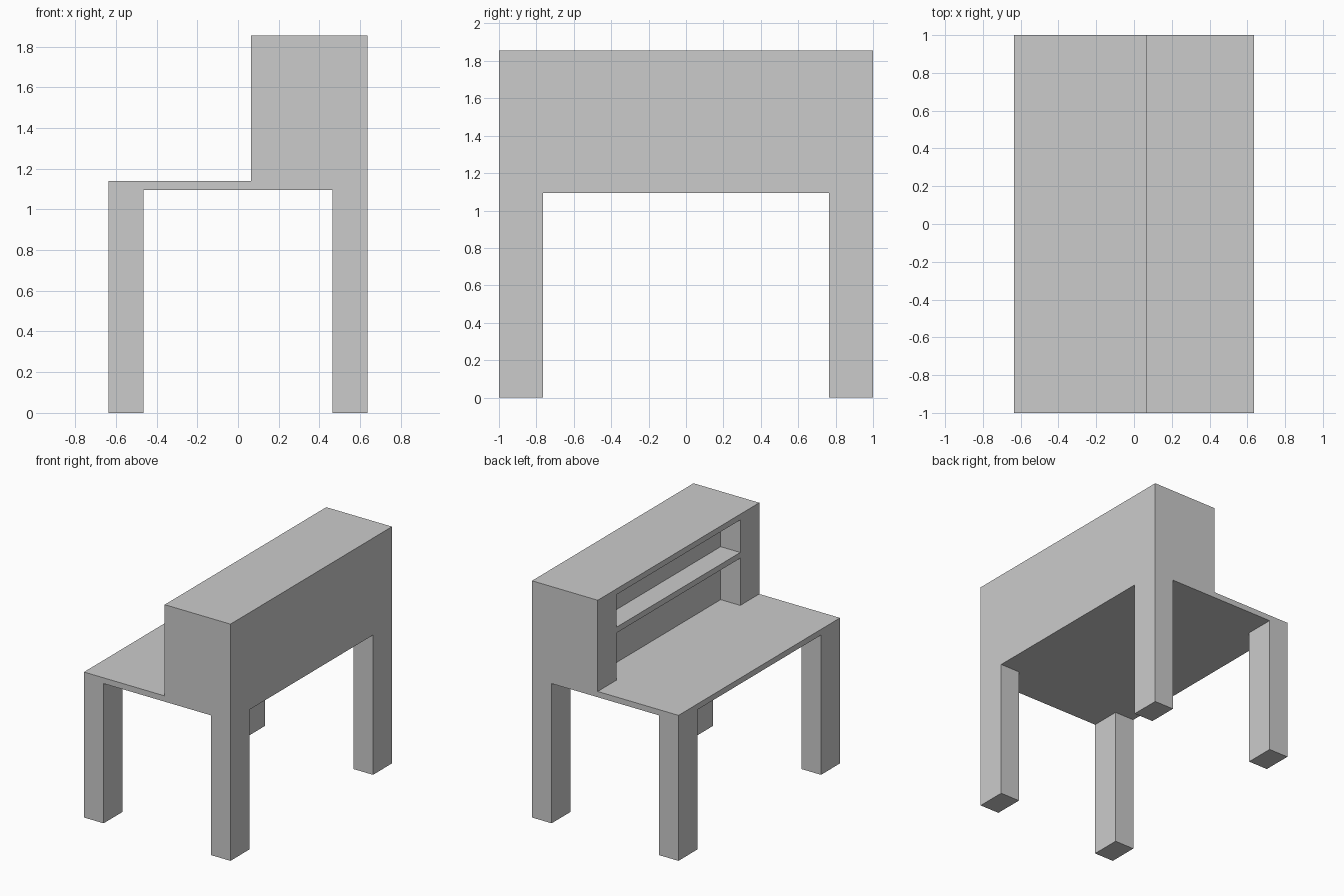
import bpy
import bmesh
from mathutils import Vector

cube = bpy.data.objects.get("Cube")
if cube:
    bpy.data.objects.remove(cube, do_unlink=True)

grey = bpy.data.materials.new("plain grey")
grey.use_nodes = True
colour = (0.6, 0.6, 0.6, 1)
grey.diffuse_color = colour
grey.node_tree.nodes["Principled BSDF"].inputs["Base Color"].default_value = colour


def box(name, low, high):
    """Axis-aligned box between two opposite corners."""
    low, high = Vector(low), Vector(high)
    bm = bmesh.new()
    bmesh.ops.create_cube(bm, size=1)
    for v in bm.verts:
        v.co = (low + high) / 2 + v.co * (high - low)
    mesh = bpy.data.meshes.new(name)
    bm.to_mesh(mesh)
    bm.free()
    mesh.materials.append(grey)
    obj = bpy.data.objects.new(name, mesh)
    bpy.context.collection.objects.link(obj)
    return obj


# Main dimensions
X, Y = 0.635, 1.0            # half width and half length
LEG_X, LEG_Y = 0.17, 0.235   # leg section
UNDER, DESK, TOP = 1.095, 1.14, 1.855
BOARD = 0.045                # board thickness
FRONT = 0.065                # open face of the hutch
BACK = FRONT + 0.17          # back of the shelf recess
INNER = Y - LEG_Y

# Four legs
for x_name, sx in (("right", -1), ("left", 1)):
    for y_name, sy in (("front", -1), ("back", 1)):
        xs = sorted((sx * X, sx * (X - LEG_X)))
        ys = sorted((sy * Y, sy * INNER))
        box(f"{y_name}_{x_name}_leg", (xs[0], ys[0], 0), (xs[1], ys[1], UNDER))

# Desk surface
box("desktop", (-X, -Y, UNDER), (X, Y, DESK))

# Hutch: solid rear, end walls, top board and one shelf
box("hutch_rear", (BACK, -Y, DESK), (X, Y, TOP))
box("hutch_front_end", (FRONT, -Y, DESK), (BACK, -INNER, TOP))
box("hutch_back_end", (FRONT, INNER, DESK), (BACK, Y, TOP))
box("hutch_top_board", (FRONT, -INNER, TOP - BOARD), (BACK, INNER, TOP))
box("hutch_shelf", (FRONT, -INNER, 1.51), (BACK, INNER, 1.51 + BOARD))
